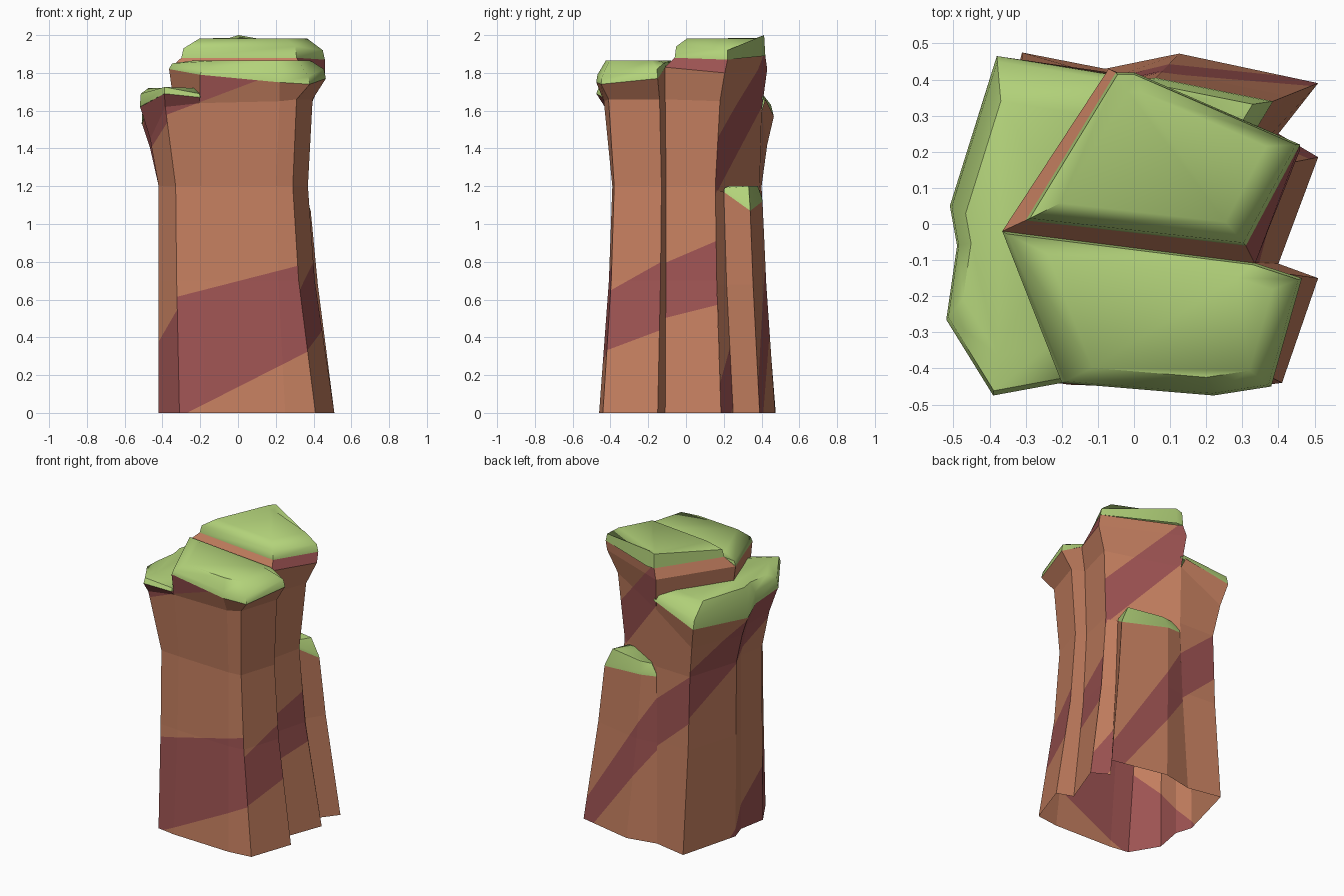
import bpy, bmesh
from mathutils import Vector

if "Cube" in bpy.data.objects:
    bpy.data.objects.remove(bpy.data.objects["Cube"])


def material(name, rgb):
    m = bpy.data.materials.new(name)
    m.diffuse_color = (*rgb, 1)
    m.use_nodes = True
    m.node_tree.nodes["Principled BSDF"].inputs["Base Color"].default_value = m.diffuse_color
    return m


ROCK = material("sandstone", (0.55, 0.21, 0.115))
RED = material("red strata", (0.34, 0.087, 0.085))
GRASS = material("grass green", (0.45, 0.65, 0.195))


def finish(name, bm, mats):
    me = bpy.data.meshes.new(name)
    bm.to_mesh(me)
    bm.free()
    for m in mats:
        me.materials.append(m)
    ob = bpy.data.objects.new(name, me)
    bpy.context.collection.objects.link(ob)
    return ob


def edge(base, waist, shoulder, rim):
    """Vertical corner line of a column: base, lower, waist, shoulder, rim."""
    b, w = Vector((*base, 0)), Vector((*waist, 1.2))
    low = b.lerp(w, 0.74)
    low.z = 0.7
    return [b, low, w, Vector(shoulder), Vector(rim)]


AXES = {"front": Vector((0, -1, 0)), "right": Vector((1, 0, 0)),
        "back": Vector((0, 1, 0)), "left": Vector((-1, 0, 0))}


def paint_band(bm, side, lower, upper):
    """Cut a slanted band into the faces of one side and colour it red.
    Lines are (a0, z0, a1, z1), a being x on front/back and y on left/right."""
    d = AXES[side]
    across = Vector((abs(d.y), abs(d.x), 0))

    def picked():
        bm.normal_update()
        return [f for f in bm.faces
                if f.normal.dot(d) == max(f.normal.dot(v) for v in AXES.values())
                and f.calc_center_median().dot(d) > 0]

    planes = []
    for a0, z0, a1, z1 in (lower, upper):
        no = Vector((0, 0, a1 - a0)) - across * (z1 - z0)
        if no.z < 0:
            no.negate()
        co = across * a0 + Vector((0, 0, z0))
        planes.append((co, no))
        fs = picked()
        geom = fs + list({e for f in fs for e in f.edges}) + list({v for f in fs for v in f.verts})
        bmesh.ops.bisect_plane(bm, geom=geom, dist=1e-5, plane_co=co, plane_no=no)
    for f in picked():
        c = f.calc_center_median()
        if (c - planes[0][0]).dot(planes[0][1]) > 0 > (c - planes[1][0]).dot(planes[1][1]):
            f.material_index = 1


def wall(name, strips, bands=()):
    """Skin strips of corner lines (counter-clockwise) with flat faces."""
    bm = bmesh.new()
    for edges in strips:
        cols = [[bm.verts.new(p) for p in e] for e in edges]
        for a, b in zip(cols, cols[1:]):
            for k in range(len(a) - 1):
                bm.faces.new((a[k], b[k], b[k + 1], a[k + 1]))
    bmesh.ops.remove_doubles(bm, verts=bm.verts[:], dist=1e-4)
    for band in bands:
        paint_band(bm, *band)
    return finish(name, bm, [ROCK, RED])


def cap(name, rim, top, scale=0.75):
    """Grass cushion; rim points are (x, y, lower z, upper z)."""
    bm = bmesh.new()
    n = len(rim)
    c = sum((Vector(p[:2]) for p in rim), Vector((0, 0))) / n
    loops = [[], [], []]
    for x, y, lo, hi in rim:
        v = Vector((x, y))
        for loop, s, z in zip(loops, (1, 0.97, scale), (lo, hi, top)):
            loop.append(bm.verts.new((*c.lerp(v, s), z)))
    for a, b in zip(loops, loops[1:]):
        for i in range(n):
            j = (i + 1) % n
            bm.faces.new((a[i], a[j], b[j], b[i]))
    bm.faces.new(loops[2])
    ob = finish(name, bm, [GRASS])
    bpy.ops.object.select_all(action='DESELECT')
    ob.select_set(True)
    bpy.context.view_layer.objects.active = ob
    bpy.ops.object.shade_smooth_by_angle(angle=0.9)


# corner lines of the front column
f1 = edge((-0.18, -0.445), (-0.19, -0.375), (-0.2, -0.415, 1.64), (-0.2, -0.44, 1.79))
f2 = edge((0.25, -0.46), (0.2, -0.39), (0.22, -0.435, 1.65), (0.22, -0.475, 1.75))
f3 = edge((0.41, -0.44), (0.29, -0.38), (0.31, -0.41, 1.66), (0.38, -0.45, 1.74))
r0 = edge((0.51, -0.15), (0.37, -0.13), (0.395, -0.14, 1.66), (0.465, -0.15, 1.77))
r1 = edge((0.40, -0.11), (0.30, -0.105), (0.31, -0.11, 1.66), (0.335, -0.11, 1.83))
# corner lines of the tall back column
r2 = edge((0.51, 0.185), (0.36, 0.155), (0.395, 0.18, 1.65), (0.46, 0.205, 1.80))
b0 = edge((-0.08, 0.43), (-0.05, 0.39), (-0.05, 0.40, 1.60), (-0.07, 0.43, 1.82))
# corner lines of the left column
b1 = edge((-0.31, 0.475), (-0.31, 0.40), (-0.345, 0.43, 1.42), (-0.38, 0.465, 1.57))
l0 = edge((-0.42, 0.06), (-0.42, 0.05), (-0.465, 0.05, 1.4), (-0.508, 0.05, 1.53))
l1 = edge((-0.385, -0.05), (-0.385, -0.05), (-0.43, -0.055, 1.42), (-0.49, -0.06, 1.58))
l2 = edge((-0.42, -0.24), (-0.42, -0.23), (-0.465, -0.245, 1.45), (-0.518, -0.265, 1.62))
f0 = edge((-0.31, -0.425), (-0.33, -0.365), (-0.385, -0.43, 1.62), (-0.39, -0.475, 1.69))
f1_left = f1[:-1] + [Vector((-0.2, -0.44, 1.67))]
b0_left = b0[:-1] + [Vector((-0.07, 0.42, 1.66))]
inner = [Vector((-0.34, -0.02, 1.64)), Vector((-0.365, -0.02, 1.82))]

low_front = ("front", (-0.27, 0, 0.42, 0.35), (-0.42, 0.59, 0.4, 0.80))
top_front = ("front", (-0.4, 1.57, 0.05, 1.74), (-0.4, 2.1, 0.05, 2.1))

# front column with its step above the left column
wall("front_column", [[f1, f2, f3, r0, r1], [inner, f1[3:]]],
     [low_front, top_front,
      ("right", (-0.45, 0.32, -0.13, 0.44), (-0.45, 0.62, -0.13, 0.80))])

# tall back column
wall("back_column", [[r1, r2], [r2[1:], b0[1:]], [b0[3:], inner]],
     [("right", (-0.12, 0.50, 0.16, 0.57), (-0.12, 0.79, 0.16, 0.91)),
      ("back", (0.36, 1.15, -0.05, 1.62), (0.36, 1.48, -0.05, 1.92))])

# sloping crown under the back column's grass
crown = [[inner[1], (-0.30, 0.01, 1.88)], [r1[4], (0.31, -0.06, 1.88)],
         [r2[4], (0.46, 0.22, 1.87)], [b0[4], (-0.05, 0.42, 1.89)]]
wall("back_column_crown", [crown + crown[:1]],
     [("right", (-1, 0, 1, 0), (-1, 3, 1, 3)),
      ("back", (0.36, 1.15, -0.05, 1.62), (0.36, 1.48, -0.05, 1.92))])

# left column
wall("left_column", [[b0_left, b1, l0, l1, l2, f0, f1_left]],
     [low_front, top_front,
      ("back", (-0.05, 0.65, -0.31, 0.88), (-0.05, 0.98, -0.31, 1.2)),
      ("left", (0.46, 0.88, -0.1, 1.3), (0.46, 1.2, -0.1, 1.62)),
      ("left", (-0.45, -0.1, 0.1, -0.1), (-0.42, 0.58, -0.03, 0.15))])

# short column at the back right
d_base = [(0.51, 0.185), (0.40, 0.25), (0.51, 0.39), (0.125, 0.472), (-0.08, 0.43)]
d_top = [(0.36, 0.155, 1.18), (0.30, 0.20, 1.17), (0.385, 0.34, 1.07),
         (0.06, 0.405, 1.12), (-0.05, 0.39, 1.13)]
d_edges = []
for b, t in zip(d_base, d_top):
    b, t = Vector((*b, 0)), Vector(t)
    m = b.lerp(t, 0.7)
    m.z = 0.68
    d_edges.append([b, m, t])
wall("short_column", [d_edges],
     [("back", (0.42, 0, 0.1, 0.42), (0.51, 0.12, 0.1, 0.75))])

# grass caps
cap("front_grass", [(-0.365, -0.02, 1.82, 1.85), (-0.2, -0.44, 1.79, 1.82),
                    (0.22, -0.475, 1.75, 1.79), (0.38, -0.45, 1.74, 1.78),
                    (0.465, -0.15, 1.77, 1.82), (0.335, -0.108, 1.83, 1.855)], 1.865)
cap("back_grass", [(-0.30, 0.01, 1.88, 1.93), (0.31, -0.06, 1.88, 1.94),
                   (0.46, 0.22, 1.87, 1.92), (0.0, 0.42, 1.89, 2.0),
                   (-0.05, 0.42, 1.89, 1.985)], 1.982)
cap("left_grass", [(-0.2, -0.44, 1.67, 1.69), (-0.15, 0.05, 1.67, 1.70),
                   (-0.04, 0.41, 1.66, 1.70), (-0.38, 0.465, 1.57, 1.63),
                   (-0.51, 0.05, 1.53, 1.62), (-0.49, -0.06, 1.58, 1.66),
                   (-0.52, -0.265, 1.62, 1.69), (-0.39, -0.475, 1.69, 1.725)], 1.72)
cap("short_grass", [(0.30, 0.20, 1.17, 1.19), (0.385, 0.34, 1.07, 1.09),
                    (0.06, 0.405, 1.12, 1.14), (-0.05, 0.39, 1.13, 1.15),
                    (0.1, 0.2, 1.16, 1.19)], 1.2)
